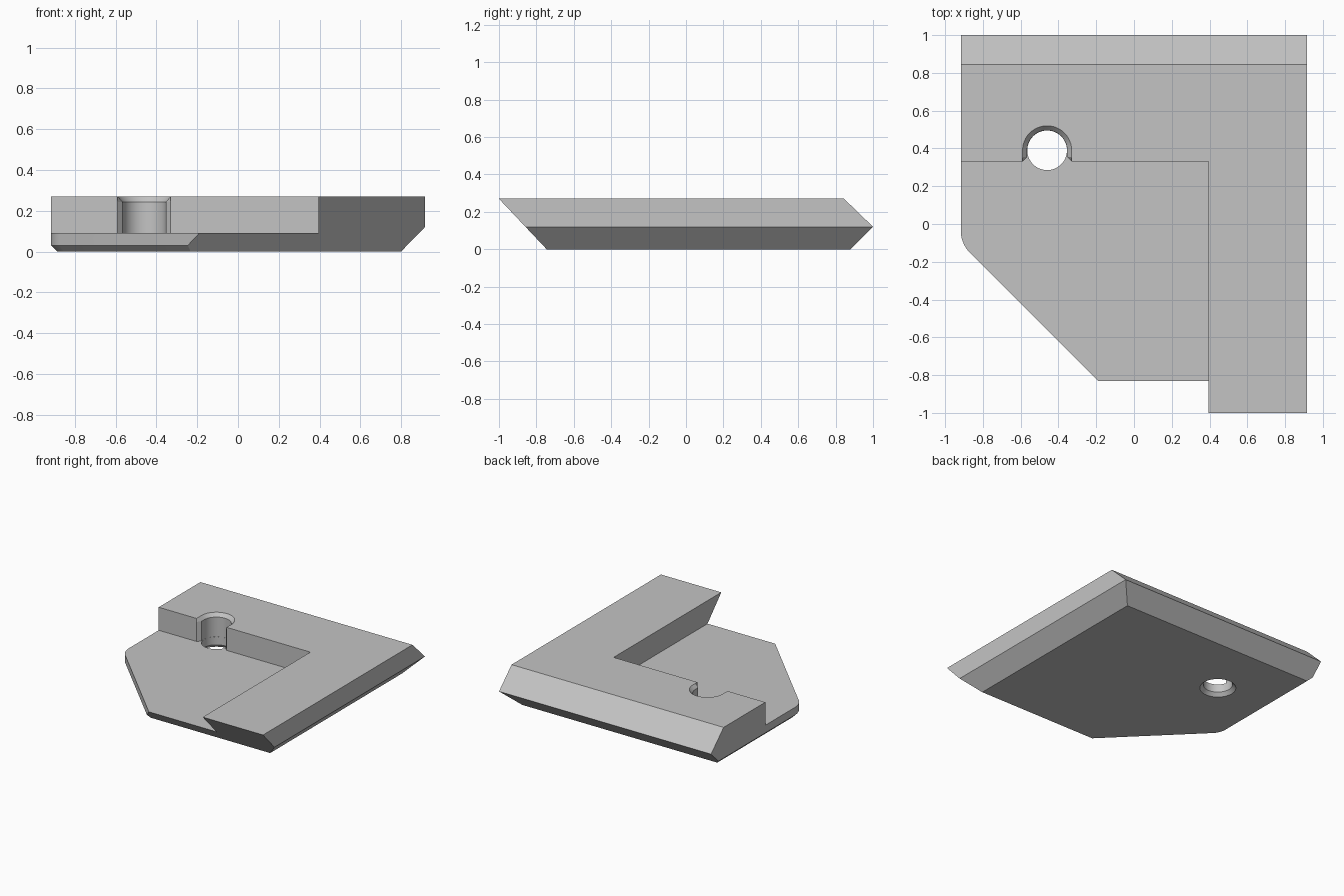
import bpy, bmesh
from math import sin, cos, pi
from mathutils import Matrix

default = bpy.data.objects.get("Cube")
if default:
    bpy.data.objects.remove(default)

TOP, FLOOR, SIDE = 0.27, 0.09, 0.917
HOLE, RIM, LIP = 0.105, 0.13, 0.027
SEG = 48

grey = bpy.data.materials.new("plain grey")
grey.use_nodes = True
color = (0.55, 0.55, 0.55, 1)
grey.diffuse_color = color
grey.node_tree.nodes["Principled BSDF"].inputs["Base Color"].default_value = color


def add_object(name, bm):
    bmesh.ops.recalc_face_normals(bm, faces=bm.faces)
    mesh = bpy.data.meshes.new(name)
    bm.to_mesh(mesh)
    bm.free()
    obj = bpy.data.objects.new(name, mesh)
    bpy.context.collection.objects.link(obj)
    mesh.materials.append(grey)
    return obj


def loft(sections):
    """Closed solid through a stack of matching (z, outline) sections."""
    bm = bmesh.new()
    rings = [[bm.verts.new((x, y, z)) for x, y in pts] for z, pts in sections]
    n = len(rings[0])
    for low, high in zip(rings, rings[1:]):
        for i in range(n):
            j = (i + 1) % n
            bm.faces.new((low[i], low[j], high[j], high[i]))
    bm.faces.new(rings[0])
    bm.faces.new(rings[-1])
    bmesh.ops.recalc_face_normals(bm, faces=bm.faces)
    return bm


def slice_off(bm, point, normal):
    """Cut away everything on the side the normal points to and close the cut."""
    cut = bmesh.ops.bisect_plane(bm, geom=bm.verts[:] + bm.edges[:] + bm.faces[:],
                                 plane_co=point, plane_no=normal, clear_outer=True)
    edges = [e for e in cut["geom_cut"] if isinstance(e, bmesh.types.BMEdge)]
    bmesh.ops.edgeloop_fill(bm, edges=edges)


def circle(r):
    return [(r * cos(2 * pi * i / SEG), r * sin(2 * pi * i / SEG)) for i in range(SEG)]


def slot(r):
    """Half circle with straight legs that flare at the open end (towards -y)."""
    arc = [(r * cos(2 * pi * i / SEG), r * sin(2 * pi * i / SEG)) for i in range(SEG // 2 + 1)]
    leg = [(r, -0.035), (RIM, -0.06), (RIM, -0.12)]
    return arc + [(-x, y) for x, y in leg] + leg[::-1]


# Slab with one corner cut diagonally
outline = [(-SIDE, 1.1), (-SIDE, -0.103), (0.08, -1.1), (SIDE, -1.1), (SIDE, 1.1)]
bm = loft([(0, outline), (TOP, outline)])

# Rounded left corner, then a small bevel under the left and diagonal edges
corner = [e for e in bm.edges
          if all(abs(v.co.y + 0.103) < 0.001 for v in e.verts)]
bmesh.ops.bevel(bm, geom=corner, offset=0.06, segments=8, profile=0.5, affect='EDGES')
under = [e for e in bm.edges
         if all(v.co.z < 0.001 and v.co.x < 0.1 for v in e.verts)]
bmesh.ops.bevel(bm, geom=under, offset=0.03, segments=1, affect='EDGES')

# Sloped front, pointed back and undercut right edge
slice_off(bm, (0, -0.745, 0), (0, -TOP, -0.255))
slice_off(bm, (0, 1, 0.12), (0, 0.15, 0.155))
slice_off(bm, (0, 1, 0.12), (0, 0.12, -0.12))
slice_off(bm, (SIDE, 0, 0.12), (0.12, 0, -0.117))
bracket = add_object("corner_bracket", bm)

cutters = []

# Recess that leaves the raised L
pocket = [(-1.5, -1.5), (0.395, -1.5), (0.395, 0.33), (-1.5, 0.33)]
cutters.append(add_object("recess_cutter", loft([(FLOOR, pocket), (0.5, pocket)])))

# Screw holes, countersunk below and open to the recess above
for name, spot, turn in (("back", (-0.46, 0.39, 0), 0), ("front", (0.455, -0.527, 0), -pi / 2)):
    place = Matrix.Translation(spot) @ Matrix.Rotation(turn, 4, 'Z')
    hole = loft([(-0.1, circle(RIM)), (0, circle(RIM)),
                 (LIP, circle(HOLE)), (0.5, circle(HOLE))])
    wide = HOLE + 0.001
    notch = loft([(FLOOR, slot(wide)), (TOP - LIP, slot(wide)),
                  (TOP, slot(RIM)), (0.5, slot(RIM))])
    for part, shape in (("hole", hole), ("notch", notch)):
        shape.transform(place)
        cutters.append(add_object(f"{name}_{part}_cutter", shape))

bpy.context.view_layer.objects.active = bracket
for cutter in cutters:
    mod = bracket.modifiers.new(cutter.name, 'BOOLEAN')
    mod.operation = 'DIFFERENCE'
    mod.solver = 'EXACT'
    mod.object = cutter
    bpy.ops.object.modifier_apply(modifier=mod.name)
for cutter in cutters:
    bpy.data.objects.remove(cutter)

# Sharp edges with smooth round walls
bpy.ops.object.select_all(action='DESELECT')
bracket.select_set(True)
bpy.ops.object.shade_smooth_by_angle(angle=pi / 7)
